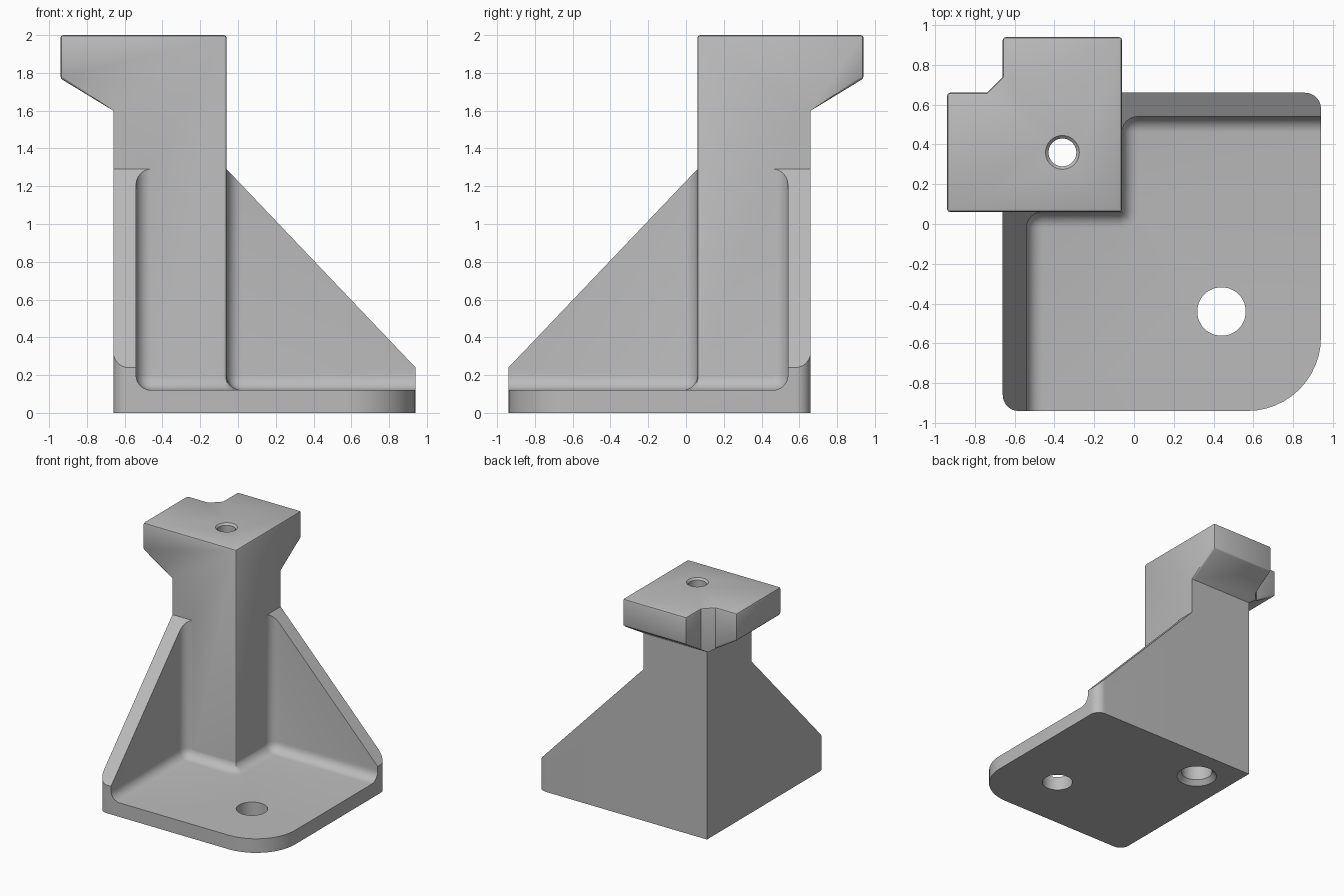
import bpy, bmesh, math
from mathutils import Vector

default_cube = bpy.data.objects.get("Cube")
if default_cube:
    bpy.data.objects.remove(default_cube, do_unlink=True)

grey = bpy.data.materials.new("plain grey")
grey.use_nodes = True
COLOUR = (0.5, 0.5, 0.5, 1)
grey.diffuse_color = COLOUR
grey.node_tree.nodes["Principled BSDF"].inputs["Base Color"].default_value = COLOUR


def rounded(corners, steps=8):
    """Outline from (x, y, radius) corners, for right-angled corners."""
    out = []
    for i, (x, y, r) in enumerate(corners):
        p = Vector((x, y))
        if not r:
            out.append(p)
            continue
        to_prev = (Vector(corners[i - 1][:2]) - p).normalized()
        to_next = (Vector(corners[(i + 1) % len(corners)][:2]) - p).normalized()
        centre = p + r * (to_prev + to_next)
        for k in range(steps + 1):
            t = math.pi / 2 * k / steps
            out.append(centre - r * (to_next * math.cos(t) + to_prev * math.sin(t)))
    return out


def prism(points, direction):
    bm = bmesh.new()
    face = bm.faces.new([bm.verts.new(p) for p in points])
    top = bmesh.ops.extrude_face_region(bm, geom=[face], use_keep_orig=True)["geom"]
    moved = [g for g in top if isinstance(g, bmesh.types.BMVert)]
    bmesh.ops.translate(bm, verts=moved, vec=direction)
    bmesh.ops.recalc_face_normals(bm, faces=bm.faces)
    return bm


def upright(outline, z0, z1):
    return prism([(p[0], p[1], z0) for p in outline], (0, 0, z1 - z0))


def lathe(x, y, profile, sides=48):
    bm = bmesh.new()
    rings = []
    for r, z in profile:
        angles = [math.tau * k / sides for k in range(sides)]
        rings.append([bm.verts.new((x + r * math.cos(a), y + r * math.sin(a), z)) for a in angles])
    for low, high in zip(rings, rings[1:]):
        for k in range(sides):
            n = (k + 1) % sides
            bm.faces.new((low[k], low[n], high[n], high[k]))
    bm.faces.new(rings[0])
    bm.faces.new(rings[-1])
    bmesh.ops.recalc_face_normals(bm, faces=bm.faces)
    return bm


def make(name, bm):
    mesh = bpy.data.meshes.new(name)
    bm.to_mesh(mesh)
    bm.free()
    mesh.materials.append(grey)
    obj = bpy.data.objects.new(name, mesh)
    bpy.context.collection.objects.link(obj)
    return obj


def combine(target, tool, operation):
    """Apply an exact boolean and remove the tool."""
    mod = target.modifiers.new("cut", "BOOLEAN")
    mod.operation = operation
    mod.solver = "EXACT"
    mod.object = tool
    bpy.context.view_layer.update()
    graph = bpy.context.evaluated_depsgraph_get()
    result = bpy.data.meshes.new_from_object(target.evaluated_get(graph))
    target.modifiers.clear()
    target.data = result
    bpy.data.objects.remove(tool, do_unlink=True)


LEFT, NEAR, FAR = -0.66, 0.06, 0.94
FLOOR, RIB_TOP, RIB_SLOPE = 0.12, 1.29, 1.05
FILLET, EDGE = 0.08, 0.015

# Bracket envelope: rounded footprint sliced by the two rib slopes
bm = upright(rounded([(LEFT, -FAR, FILLET), (FAR, -FAR, 0.37),
                      (FAR, -LEFT, FILLET), (LEFT, -LEFT, 0)], 12), 0, 1.4)
for co, no in (((-NEAR, 0, RIB_TOP), (RIB_SLOPE, 0, 1)),
               ((0, NEAR, RIB_TOP), (0, -RIB_SLOPE, 1))):
    cut = bmesh.ops.bisect_plane(bm, geom=bm.verts[:] + bm.edges[:] + bm.faces[:],
                                 plane_co=co, plane_no=no, clear_outer=True)
    rim = [g for g in cut["geom_cut"] if isinstance(g, bmesh.types.BMEdge)]
    bmesh.ops.edgeloop_fill(bm, edges=rim)
bmesh.ops.recalc_face_normals(bm, faces=bm.faces)
body = make("corner_bracket", bm)

# Pocket between the ribs, with filleted inner edges
WALL, POST, OUT = 0.54, NEAR + 0.001, 2
bm = upright(rounded([(-WALL, -OUT, 0), (OUT, -OUT, 0), (OUT, WALL, 0),
                      (-POST, WALL, 0), (-POST, POST, EDGE), (-WALL, POST, 0)], 2), FLOOR, 3)


def is_inner(edge):
    a, b = (v.co for v in edge.verts)
    mid = (a + b) / 2
    on_outside = mid.x > OUT - 0.01 or mid.y < 0.01 - OUT or mid.z > 2.9
    post_corner = abs(a.z - b.z) > 1 and mid.x > -0.1 and mid.y < 0.1
    return not (on_outside or post_corner)


bmesh.ops.bevel(bm, geom=[e for e in bm.edges if is_inner(e)], offset=FILLET,
                segments=6, profile=0.5, affect="EDGES", clamp_overlap=False)
bmesh.ops.recalc_face_normals(bm, faces=bm.faces)
combine(body, make("pocket_cutter", bm), "DIFFERENCE")

# Post with an overhanging head
head = [(-NEAR, NEAR), (-NEAR, FAR), (LEFT, FAR), (LEFT, 0.74),
        (-0.74, -LEFT), (-FAR, -LEFT), (-FAR, NEAR)]
post = make("post", upright(head, 0.05, 2))
under = [(0.66, 0), (0.66, 1.6), (1.16, 1.904), (1.16, 0)]
combine(post, make("back_undercut", prism([(-2, d, z) for d, z in under], (4, 0, 0))), "DIFFERENCE")
combine(post, make("side_undercut", prism([(-d, -2, z) for d, z in under], (0, 4, 0))), "DIFFERENCE")

# Soft edges on the head and the front corner of the post
bm = bmesh.new()
bm.from_mesh(post.data)
bmesh.ops.remove_doubles(bm, verts=bm.verts, dist=1e-5)


def is_soft(edge):
    a, b = (v.co for v in edge.verts)
    mid = (a + b) / 2
    in_notch = mid.z < 1.95 and math.hypot(mid.x + 0.68, mid.y - 0.68) < 0.12
    corner = mid.x > -0.1 and mid.y < 0.1
    return edge.calc_face_angle(0) > 0.3 and (corner or (mid.z > 1.65 and not in_notch))


bmesh.ops.bevel(bm, geom=[e for e in bm.edges if is_soft(e)], offset=EDGE,
                segments=2, profile=0.5, affect="EDGES", clamp_overlap=False)
bmesh.ops.recalc_face_normals(bm, faces=bm.faces)
bm.to_mesh(post.data)
bm.free()
combine(body, post, "UNION")

# Stepped bore through the post and plain hole through the base
bore = [(0.195, -0.04), (0.125, 0.04), (0.125, 1.7), (0.07, 1.7), (0.07, 1.985), (0.1, 2.015)]
combine(body, make("post_bore", lathe(-0.36, 0.36, bore)), "DIFFERENCE")
combine(body, make("base_hole", lathe(0.44, -0.44, [(0.122, -0.1), (0.122, 0.3)])), "DIFFERENCE")

body.data.materials.clear()
body.data.materials.append(grey)
bpy.ops.object.select_all(action="DESELECT")
body.select_set(True)
bpy.context.view_layer.objects.active = body
bpy.ops.object.shade_smooth_by_angle(angle=math.radians(30))
